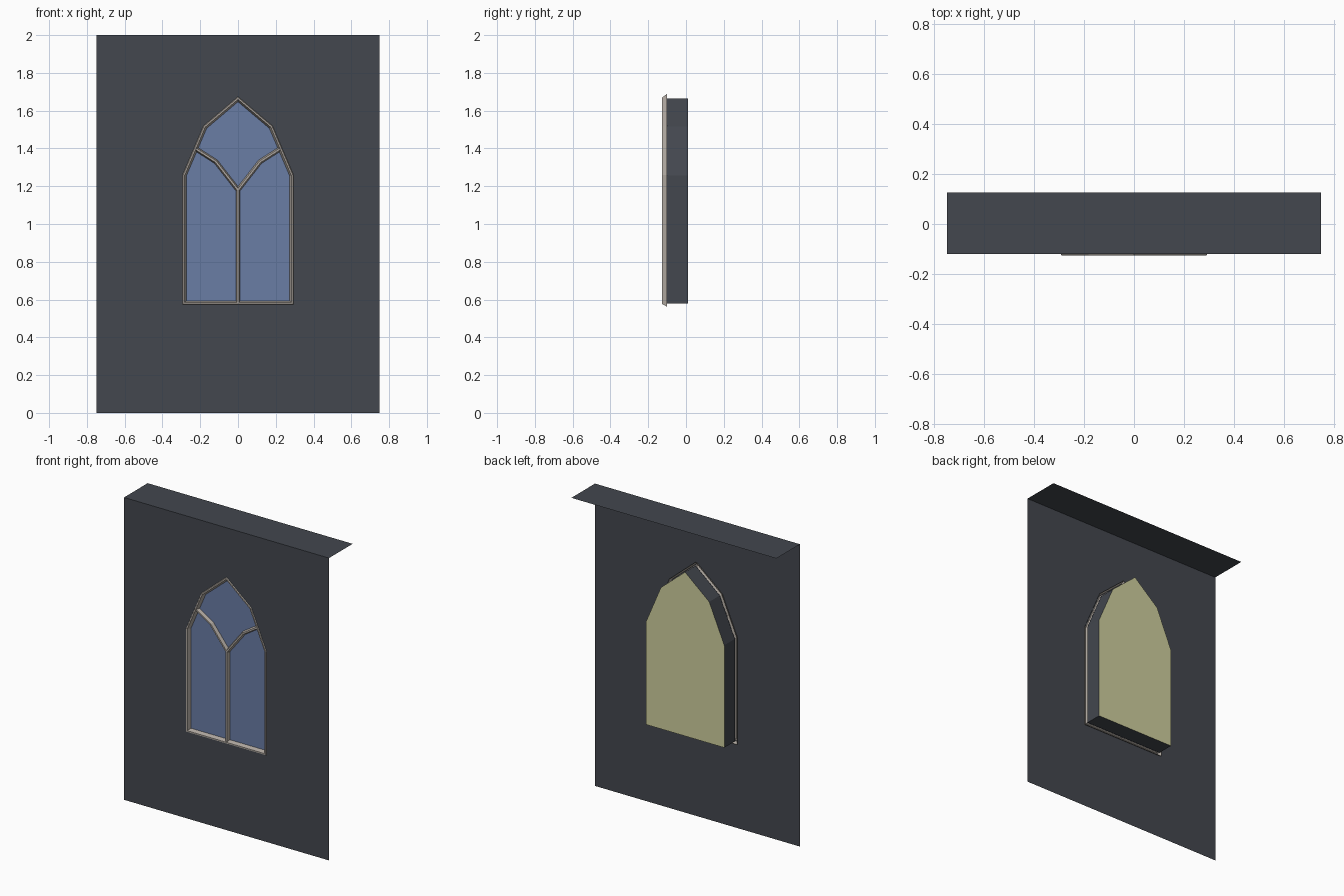
import bpy
from mathutils import Vector

if "Cube" in bpy.data.objects:
    bpy.data.objects.remove(bpy.data.objects["Cube"])


def material(name, rgb):
    m = bpy.data.materials.new(name)
    m.diffuse_color = (*rgb, 1)
    m.use_nodes = True
    m.node_tree.nodes["Principled BSDF"].inputs["Base Color"].default_value = m.diffuse_color
    return m


SLATE = material("dark slate", (0.056, 0.063, 0.077))
STONE = material("pale stone", (0.43, 0.39, 0.35))
BLUE = material("blue glass", (0.144, 0.205, 0.376))
GLOW = material("warm backing", (0.62, 0.62, 0.34))


def make(name, verts, faces, mat):
    me = bpy.data.meshes.new(name)
    me.from_pydata(verts, [], faces)
    me.materials.append(mat)
    ob = bpy.data.objects.new(name, me)
    bpy.context.collection.objects.link(ob)
    return ob


def offset(path, d, closed):
    """Mitred offset of an (x, z) path to its right-hand side."""
    n, out = len(path), []
    pts = [Vector(p) for p in path]
    for i in range(n):
        norms = []
        for a, b in ((i - 1, i), (i, i + 1)):
            if closed or (a >= 0 and b < n):
                e = (pts[b % n] - pts[a % n]).normalized()
                norms.append(Vector((e.y, -e.x)))
        u, v = norms[0], norms[-1]
        out.append(pts[i] + (u + v) * d / (1 + u.dot(v)))
    return out


def sweep(name, path, profile, mat, closed):
    """Sweep a profile of (offset, y) points along a path."""
    verts, faces, n = [], [], len(path)
    for d, y in profile:
        verts += [(p.x, y, p.y) for p in offset(path, d, closed)]
    for j in range(len(profile) - 1):
        for i in range(n if closed else n - 1):
            k = (i + 1) % n
            faces.append((j * n + i, j * n + k, (j + 1) * n + k, (j + 1) * n + i))
    return make(name, verts, faces, mat)


# pointed window outline, counter-clockwise seen from the front
half = [(0.287, 0.58), (0.287, 1.257), (0.177, 1.515)]
outline = half + [(0, 1.665)] + [(-x, z) for x, z in reversed(half)]

# wall front with the opening, made of two mirrored halves, and wall top
hole = [(p.x, p.y) for p in offset(outline, 0.003, True)][:4]
ring = [(0, 0), (0.75, 0), (0.75, 2), (0, 2)] + hole[::-1] + [(0, hole[0][1])]
n = len(ring)
verts = [(x, -0.12, z) for x, z in ring] + [(-x, -0.12, z) for x, z in ring]
make("wall_front", verts, [tuple(range(n)), tuple(range(2 * n - 1, n - 1, -1))], SLATE)
make("wall_top", [(-0.75, -0.12, 2), (0.75, -0.12, 2), (0.75, 0.127, 2), (-0.75, 0.127, 2)],
     [(0, 1, 2, 3)], SLATE)

# recess box behind the opening
sweep("recess_sides", outline, [(0, 0.01), (0, -0.10)], SLATE, True)
make("recess_back", [(x, 0.01, z) for x, z in outline],
     [tuple(range(len(outline)))[::-1]], GLOW)

# glass pane near the front
make("glass", [(x, -0.101, z) for x, z in outline], [tuple(range(len(outline)))], BLUE)

# bevelled frame around the opening
sweep("window_frame", outline,
      [(0.018, -0.10), (0.004, -0.126), (-0.004, -0.126), (-0.014, -0.10)], STONE, True)

# tracery: central bar and two curved branches
bar = [(0.012, -0.10), (0.005, -0.122), (-0.005, -0.122), (-0.012, -0.10)]
sweep("centre_mullion", [(0, 0.58), (0, 1.19)], bar, STONE, False)
for side, s in (("right", 1), ("left", -1)):
    branch = [(0, 1.18), (s * 0.117, 1.33), (s * 0.222, 1.397)]
    sweep(side + "_branch", branch, bar, STONE, False)
